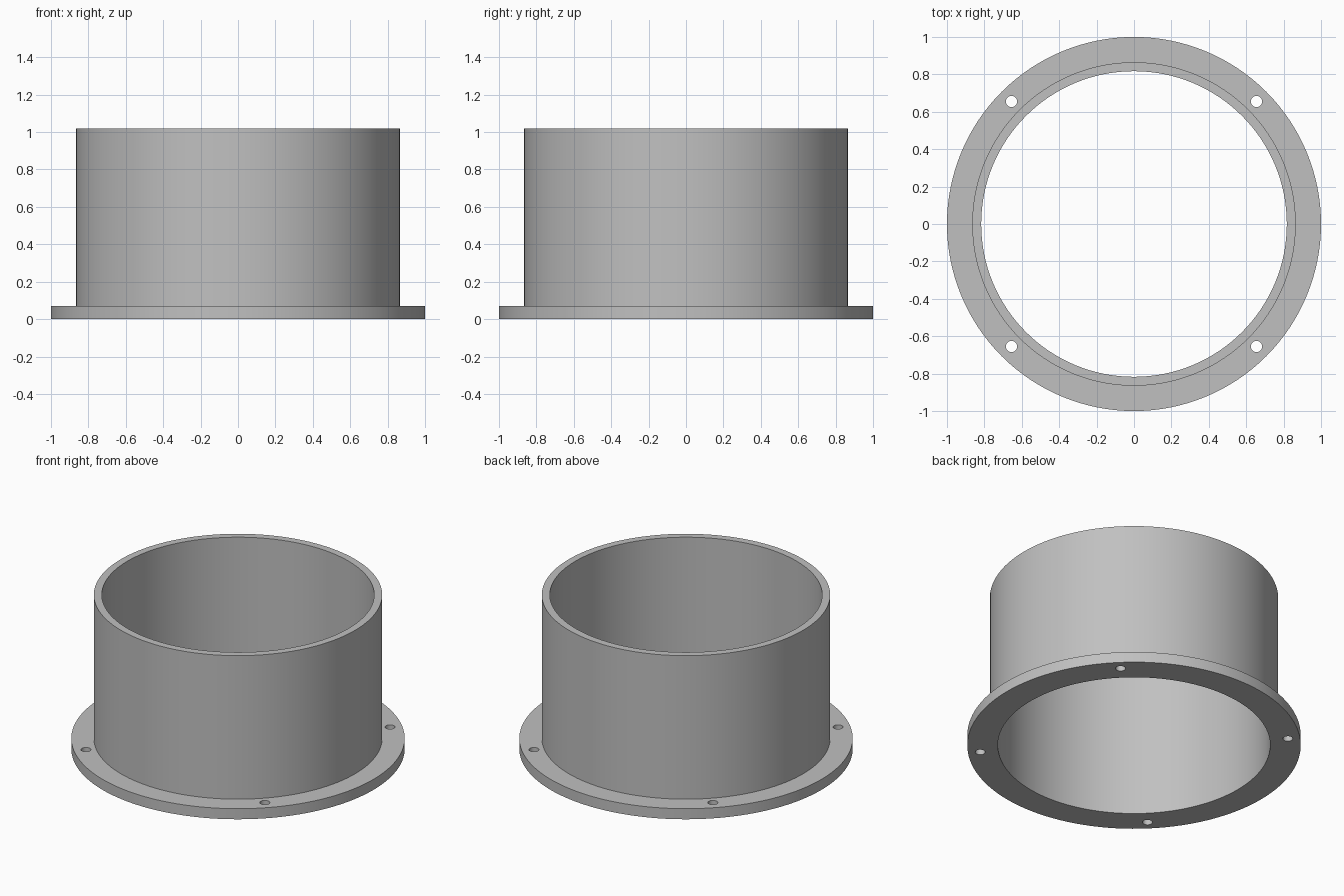
import bpy, bmesh
from math import cos, sin, pi, radians

if "Cube" in bpy.data.objects:
    bpy.data.objects.remove(bpy.data.objects["Cube"], do_unlink=True)

SEGMENTS = 128
INNER, WALL, RIM = 0.817, 0.865, 1.0
FLANGE_TOP, HEIGHT = 0.07, 1.02
HOLE_OFFSET, HOLE_RADIUS = 0.655, 0.03

grey = bpy.data.materials.new("plain grey")
grey.use_nodes = True
colour = (0.53, 0.53, 0.53, 1)
grey.diffuse_color = colour
grey.node_tree.nodes["Principled BSDF"].inputs["Base Color"].default_value = colour


def revolve(name, profile):
    """Closed (radius, height) profile spun around the z axis."""
    bm = bmesh.new()
    rings = []
    for i in range(SEGMENTS):
        a = 2 * pi * i / SEGMENTS
        rings.append([bm.verts.new((r * cos(a), r * sin(a), z)) for r, z in profile])
    n = len(profile)
    for i, ring in enumerate(rings):
        nxt = rings[(i + 1) % SEGMENTS]
        for j in range(n):
            k = (j + 1) % n
            bm.faces.new((ring[j], nxt[j], nxt[k], ring[k]))
    bmesh.ops.recalc_face_normals(bm, faces=bm.faces)
    mesh = bpy.data.meshes.new(name)
    bm.to_mesh(mesh)
    bm.free()
    mesh.materials.append(grey)
    obj = bpy.data.objects.new(name, mesh)
    bpy.context.collection.objects.link(obj)
    return obj


# Tube with a mounting flange, as one solid
collar = revolve("flanged_collar", [
    (INNER, 0), (RIM, 0), (RIM, FLANGE_TOP),
    (WALL, FLANGE_TOP), (WALL, HEIGHT), (INNER, HEIGHT)])

# Four bolt holes through the flange
cutters = []
for sx in (-1, 1):
    for sy in (-1, 1):
        bpy.ops.mesh.primitive_cylinder_add(
            vertices=32, radius=HOLE_RADIUS, depth=0.3,
            location=(sx * HOLE_OFFSET, sy * HOLE_OFFSET, FLANGE_TOP / 2))
        cutter = bpy.context.object
        cutter.name = "bolt_hole_cutter"
        cutter.hide_render = True
        cutter.data.materials.append(grey)
        cutters.append(cutter)
        mod = collar.modifiers.new("bolt_hole", "BOOLEAN")
        mod.operation = "DIFFERENCE"
        mod.solver = "EXACT"
        mod.object = cutter

bpy.ops.object.select_all(action="DESELECT")
collar.select_set(True)
bpy.context.view_layer.objects.active = collar
for mod in list(collar.modifiers):
    bpy.ops.object.modifier_apply(modifier=mod.name)
for cutter in cutters:
    bpy.data.objects.remove(cutter, do_unlink=True)

# Smooth walls, crisp rims
bpy.ops.object.shade_smooth_by_angle(angle=radians(30))
